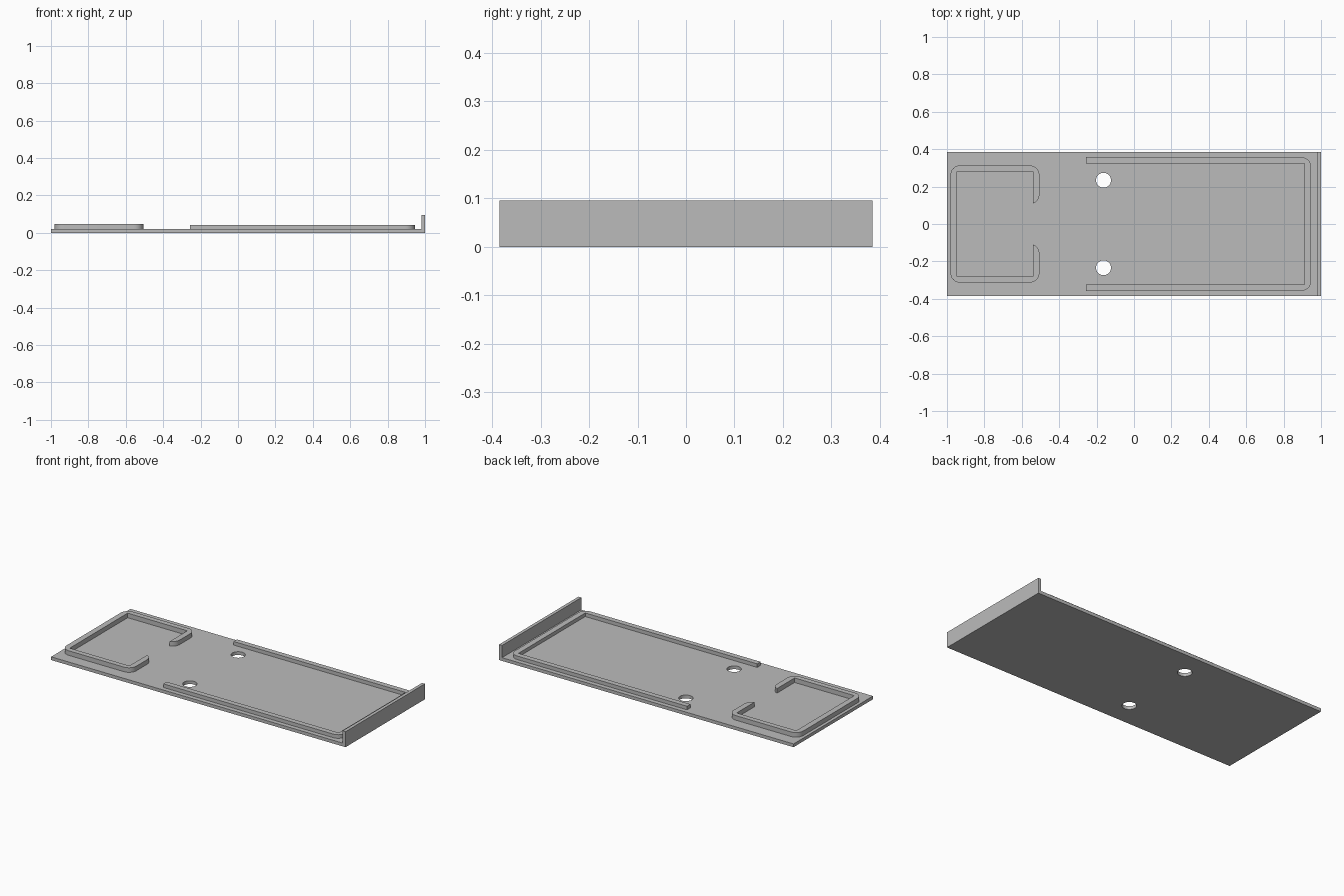
import bpy, bmesh
from math import cos, sin, radians
from mathutils import Vector

if "Cube" in bpy.data.objects:
    bpy.data.objects.remove(bpy.data.objects["Cube"], do_unlink=True)

HALF_Y, FLOOR, RADIUS = 0.385, 0.02, 0.05

grey = bpy.data.materials.new("plain_grey")
grey.use_nodes = True
colour = (0.5, 0.5, 0.5, 1)
grey.diffuse_color = colour
grey.node_tree.nodes["Principled BSDF"].inputs["Base Color"].default_value = colour


def prism(name, outline, extrude):
    """Extrude a closed outline into a solid."""
    bm = bmesh.new()
    face = bm.faces.new([bm.verts.new(p) for p in outline])
    result = bmesh.ops.extrude_face_region(bm, geom=[face])
    verts = [g for g in result["geom"] if isinstance(g, bmesh.types.BMVert)]
    bmesh.ops.translate(bm, verts=verts, vec=Vector(extrude))
    bmesh.ops.recalc_face_normals(bm, faces=bm.faces)
    mesh = bpy.data.meshes.new(name)
    bm.to_mesh(mesh)
    bm.free()
    mesh.materials.append(grey)
    obj = bpy.data.objects.new(name, mesh)
    bpy.context.collection.objects.link(obj)
    return obj


def arc(cx, cy, start, end, steps=10):
    """Points of a rounded corner."""
    angles = [radians(start + (end - start) * i / steps) for i in range(steps + 1)]
    return [(cx + RADIUS * cos(a), cy + RADIUS * sin(a)) for a in angles]


def rim(name, half, top):
    """Mirror half an outline across y = 0 and raise it from the floor."""
    outline = half + [(x, -y) for x, y in reversed(half)]
    return prism(name, [(x, y, FLOOR) for x, y in outline], (0, 0, top - FLOOR))


# Base plate with upright end wall
profile = [(-1, 0), (1, 0), (1, 0.095), (0.98, 0.095), (0.98, FLOOR), (-1, FLOOR)]
plate = prism("base_plate", [(x, -HALF_Y, z) for x, z in profile], (0, 2 * HALF_Y, 0))

# Two screw holes through the plate
for side in (-1, 1):
    bpy.ops.mesh.primitive_cylinder_add(vertices=48, radius=0.04, depth=0.2,
                                        location=(-0.163, side * 0.234, 0))
    cutter = bpy.context.object
    cutter.name = "hole_cutter"
    cutter.hide_render = True
    cutter.data.materials.append(grey)
    cut = plate.modifiers.new("hole", "BOOLEAN")
    cut.operation, cut.solver, cut.object = "DIFFERENCE", "EXACT", cutter
    bpy.context.view_layer.objects.active = plate
    bpy.ops.object.modifier_apply(modifier=cut.name)
    bpy.data.objects.remove(cutter, do_unlink=True)

# Small rim, open toward the middle with rounded hook ends
x0, x1, y1 = -0.981, -0.506, 0.313
in0, in1, iny, tip = -0.946, -0.541, 0.281, 0.157
hook = [p for p in arc(x1 - RADIUS, tip, 0, -90) if p[0] > in1 + 0.001]
hook.append((in1, tip - (RADIUS ** 2 - (in1 - x1 + RADIUS) ** 2) ** 0.5))
half = (arc(x0 + RADIUS, y1 - RADIUS, 180, 90)
        + arc(x1 - RADIUS, y1 - RADIUS, 90, 0)
        + hook + [(in1, iny), (in0, iny)])
rim("small_rim", half, 0.048)

# Large rim, open toward the middle with square ends
x0, x1, y1 = -0.257, 0.946, 0.357
half = [(0.911, 0.324), (x0, 0.324), (x0, y1)] + arc(x1 - RADIUS, y1 - RADIUS, 90, 0)
rim("large_rim", half, 0.042)

# Smooth the rounded walls and keep the edges sharp
bpy.ops.object.select_all(action="DESELECT")
for name in ("base_plate", "small_rim", "large_rim"):
    bpy.data.objects[name].select_set(True)
bpy.context.view_layer.objects.active = plate
bpy.ops.object.shade_smooth_by_angle(angle=radians(30))
